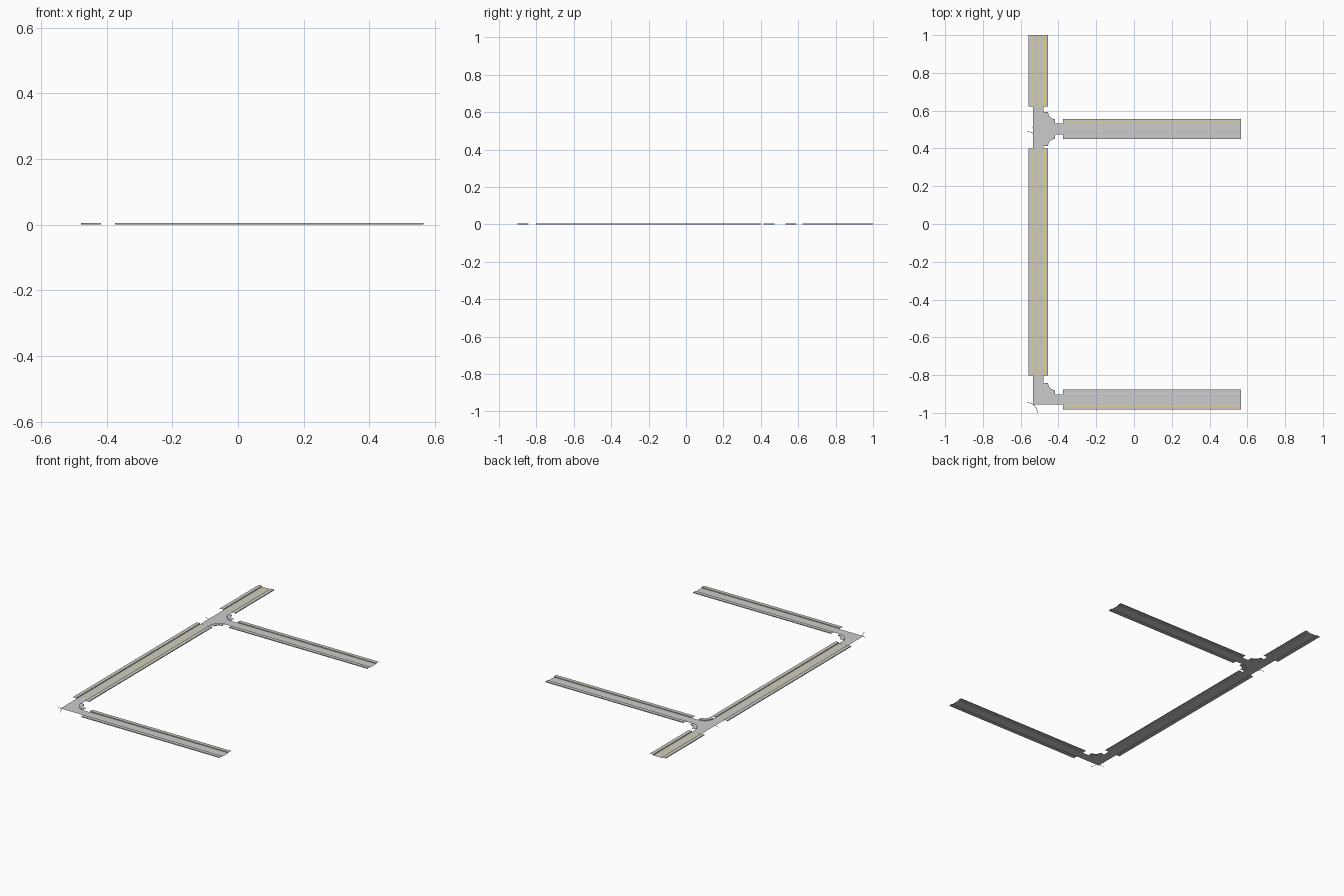
import bpy
from math import cos, sin, radians

if "Cube" in bpy.data.objects:
    bpy.data.objects.remove(bpy.data.objects["Cube"])

H = 0.005            # pavement height
HALF, LANE = 0.0525, 0.03   # half widths of road and of driving lane
yellow = bpy.data.materials.new("yellow_paint")
yellow.diffuse_color = (0.85, 0.7, 0.15, 1)
yellow.use_nodes = True
yellow.node_tree.nodes["Principled BSDF"].inputs["Base Color"].default_value = yellow.diffuse_color


def mesh_object(name, verts, faces, mat=None):
    me = bpy.data.meshes.new(name)
    me.from_pydata(verts, [], faces)
    me.update()
    ob = bpy.data.objects.new(name, me)
    bpy.context.collection.objects.link(ob)
    if mat:
        me.materials.append(mat)
    return ob


def sweep(name, profile, axis, centre, a, b, mat=None):
    """Run an open (offset, height) profile along x or y from a to b."""
    def place(o, z, t):
        return (centre + o, t, z) if axis == 'y' else (t, centre - o, z)
    n = len(profile)
    verts = [place(o, z, t) for t in (a, b) for o, z in profile]
    faces = [(i, i + 1, n + i + 1, n + i) for i in range(n - 1)]
    return mesh_object(name, verts, faces, mat)


def arc(c, r, a0, a1, n=6):
    return [(c[0] + r * cos(radians(a0 + (a1 - a0) * i / n)),
             c[1] + r * sin(radians(a0 + (a1 - a0) * i / n))) for i in range(n + 1)]


def ring(name, c, r0, r1, a0, a1, h):
    """Flat curved strip, with curb walls when h is above zero."""
    inner, outer = arc(c, r0, a0, a1), arc(c, r1, a0, a1)
    rows = [[(x, y, h) for x, y in inner], [(x, y, h) for x, y in outer]]
    if h > 0:
        rows = [[(x, y, 0) for x, y in inner]] + rows + [[(x, y, 0) for x, y in outer]]
    n = len(inner)
    verts = [v for row in rows for v in row]
    faces = [(k * n + i, (k + 1) * n + i, (k + 1) * n + i + 1, k * n + i + 1)
             for k in range(len(rows) - 1) for i in range(n - 1)]
    return mesh_object(name, verts, faces)


# Road sections: raised pavements on both sides of a sunken lane
profile = [(-HALF, 0), (-HALF, H), (-LANE, H), (-LANE, 0),
           (LANE, 0), (LANE, H), (HALF, H), (HALF, 0)]
roads = [("north_road", 'y', -0.507, 0.622, 1.0),
         ("main_road", 'y', -0.507, -0.803, 0.40),
         ("upper_side_road", 'x', 0.503, -0.375, 0.566),
         ("lower_side_road", 'x', -0.93, -0.375, 0.566)]
for name, axis, c, a, b in roads:
    sweep(name, profile, axis, c, a, b)
    # Painted curb edges
    for side, s in (("left", -1), ("right", 1)):
        m = s * (LANE + 0.003)
        sweep(f"{name}_{side}_curb_paint", [(m - 0.002, H + 0.0003), (m + 0.002, H + 0.0003)],
              axis, c, a, b, yellow)
    # Centre line on the through road
    if axis == 'y':
        sweep(name + "_centre_line", [(-0.0025, 0.0006), (0.0025, 0.0006)],
              axis, c, a, b, yellow)

# Junction surfaces, with rounded inner corners
W, E, X0 = -0.536, -0.478, -0.375
R0, R1, CX = 0.037, 0.06, -0.418
low, up_s, up_n = (CX, -0.842), (CX, 0.414), (CX, 0.592)


def surface(name, outline):
    mesh_object(name, [(x, y, 0.0003) for x, y in outline], [tuple(range(len(outline)))])


surface("corner_junction",
        [(W, -0.803), (W, -0.956), (X0, -0.956), (X0, -0.902)]
        + arc(low, R1, 270, 180) + [(E, -0.803)])
surface("t_junction",
        [(W, 0.622), (W, 0.40), (E, 0.40)] + arc(up_s, R1, 180, 90)
        + [(X0, 0.474), (X0, 0.532)] + arc(up_n, R1, 270, 180) + [(E, 0.622)])

# Raised curved pavements at the inner corners
ring("corner_pavement", low, R0, R1, 180, 270, H)
ring("t_south_pavement", up_s, R0, R1, 90, 180, H)
ring("t_north_pavement", up_n, R0, R1, 180, 270, H)

# Thin curved edging on the outer side of the junctions
ring("corner_outer_edging", (-0.566, -1.0), 0.053, 0.056, 0, 90, 0)
ring("t_south_edging", (-0.566, 0.435), 0.053, 0.056, 50, 90, 0)
ring("t_north_edging", (-0.566, 0.555), 0.053, 0.056, 300, 330, 0)
